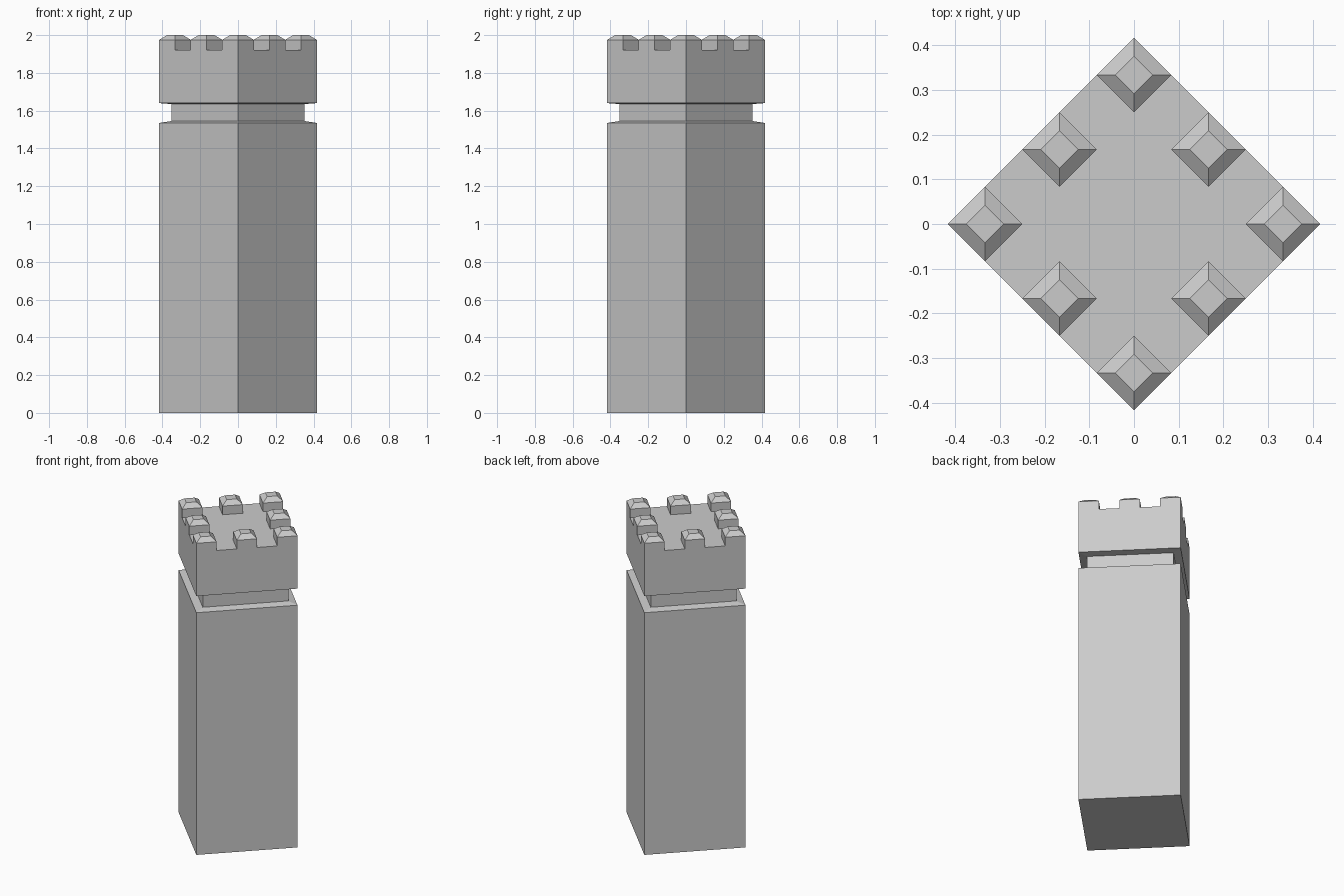
import bpy, bmesh, math

if "Cube" in bpy.data.objects:
    bpy.data.objects.remove(bpy.data.objects["Cube"])


def stacked_diamond(name, profile, centre=(0, 0), closed_base=True):
    """Four-sided flat-shaded solid with corners on the x and y axes, from (radius, z) rings."""
    bm = bmesh.new()
    rings = []
    for r, z in profile:
        rings.append([bm.verts.new((centre[0] + r * math.cos(i * math.pi / 2),
                                    centre[1] + r * math.sin(i * math.pi / 2), z))
                      for i in range(4)])
    for low, high in zip(rings, rings[1:]):
        for i in range(4):
            j = (i + 1) % 4
            bm.faces.new((low[i], low[j], high[j], high[i]))
    bm.faces.new(rings[-1])
    if closed_base:
        bm.faces.new(rings[0][::-1])
    mesh = bpy.data.meshes.new(name)
    bm.to_mesh(mesh)
    bm.free()
    obj = bpy.data.objects.new(name, mesh)
    bpy.context.collection.objects.link(obj)
    return obj


R = 0.417          # half diagonal of the tower
M = R / 5          # half diagonal of one merlon

# Tower: shaft, recessed neck with slightly sloped ledges, and head
stacked_diamond("tower", [(R, 0), (R, 1.535), (0.353, 1.545),
                          (0.353, 1.635), (R, 1.64), (R, 1.92)])

# Merlons: corners and edge middles of a 3 x 3 layout, with bevelled caps
for u in (-1, 0, 1):
    for v in (-1, 0, 1):
        if u or v:
            centre = ((u - v) * 2 * M, (u + v) * 2 * M)
            centre = (centre[0], centre[1])
            stacked_diamond("merlon", [(M, 1.92), (M, 1.975), (M / 2, 2.0)],
                            centre, closed_base=False)
